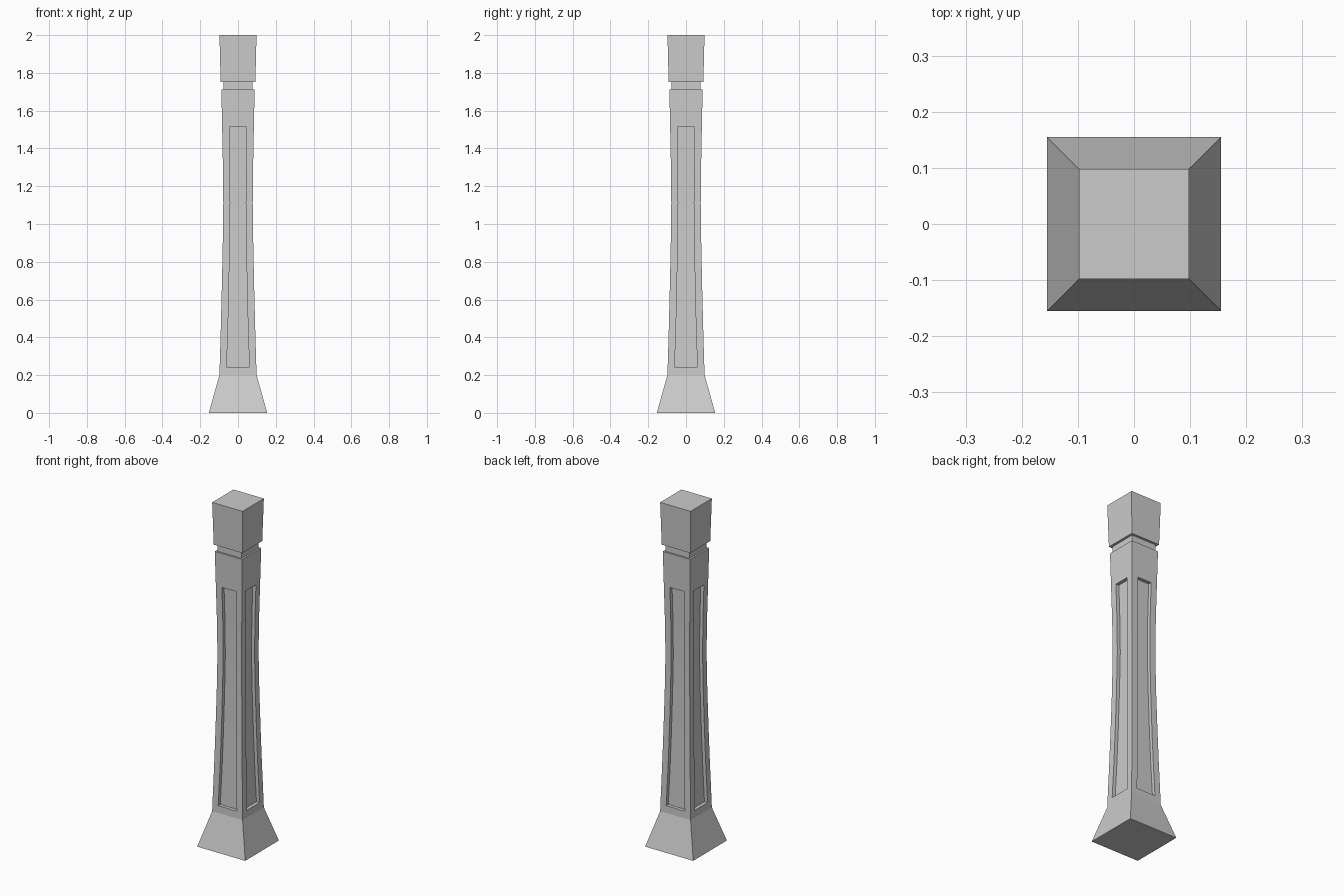
import bpy, bmesh
from mathutils import Vector

if "Cube" in bpy.data.objects:
    bpy.data.objects.remove(bpy.data.objects["Cube"])

# Profile: height, half width, half width of the panel strip
profile = [
    (0.00, 0.155, 0.075), (0.20, 0.098, 0.061),      # flared foot
    (0.242, 0.097, 0.060), (0.45, 0.091, 0.053),     # waisted shaft
    (0.65, 0.086, 0.048), (0.88, 0.081, 0.044),
    (1.11, 0.078, 0.041), (1.31, 0.080, 0.042),
    (1.513, 0.084, 0.045), (1.713, 0.088, 0.045),
    (1.713, 0.078, 0.045), (1.753, 0.078, 0.045),    # neck groove
    (1.753, 0.092, 0.045), (2.00, 0.098, 0.045),     # head block
]
PANEL_LOW, PANEL_HIGH, DEPTH = 2, 8, 0.02
sides = [Vector((0, -1, 0)), Vector((1, 0, 0)), Vector((0, 1, 0)), Vector((-1, 0, 0))]
up = Vector((0, 0, 1))

bm = bmesh.new()

# Square rings, each side split into corner, panel edge, panel edge
rings = []
for z, w, p in profile:
    ring = []
    for n in sides:
        along = up.cross(n)
        for t in (-w, -p, p):
            ring.append(bm.verts.new(n * w + along * t + up * z))
    rings.append(ring)

# Skin between the rings, remembering the panel faces of each side
panels = [[] for _ in sides]
for i in range(len(rings) - 1):
    a, b = rings[i], rings[i + 1]
    for j in range(12):
        k = (j + 1) % 12
        f = bm.faces.new((a[j], a[k], b[k], b[j]))
        if j % 3 == 1 and PANEL_LOW <= i < PANEL_HIGH:
            panels[j // 3].append(f)
bm.faces.new(rings[0][::-1])
bm.faces.new(rings[-1])

# Sink a recessed panel into each side
for n, faces in zip(sides, panels):
    out = bmesh.ops.extrude_face_region(bm, geom=faces)["geom"]
    moved = [g for g in out if isinstance(g, bmesh.types.BMVert)]
    bmesh.ops.translate(bm, verts=moved, vec=-n * DEPTH)
    old = [f for f in faces if f.is_valid]
    if old:
        bmesh.ops.delete(bm, geom=old, context='FACES')

bmesh.ops.recalc_face_normals(bm, faces=bm.faces[:])
mesh = bpy.data.meshes.new("pillar")
bm.to_mesh(mesh)
bm.free()
pillar = bpy.data.objects.new("pillar", mesh)
bpy.context.collection.objects.link(pillar)

# Smooth the gentle waist, keep the corners crisp
bpy.context.view_layer.objects.active = pillar
pillar.select_set(True)
bpy.ops.object.shade_smooth_by_angle(angle=0.2)
